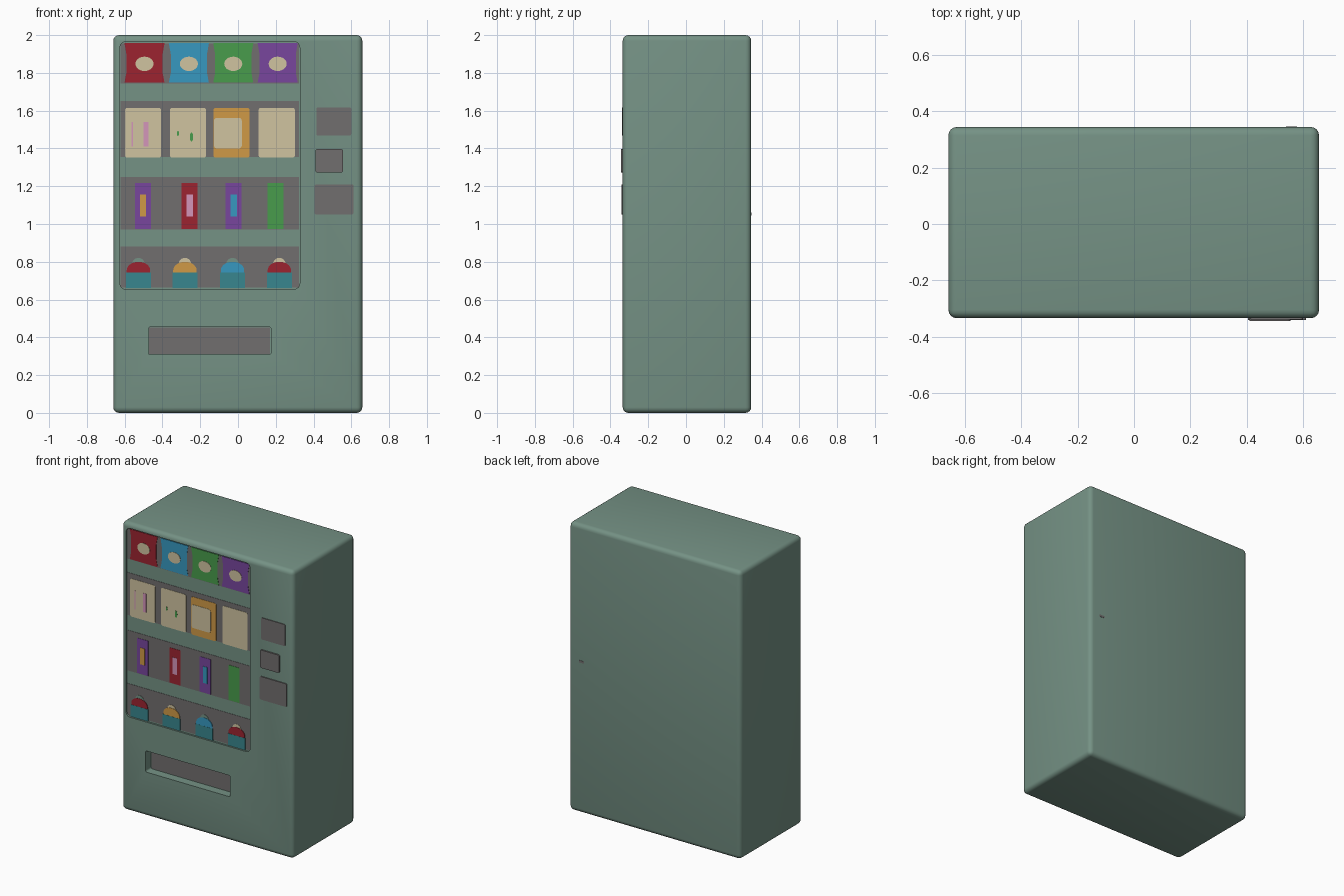
import bpy, bmesh, math

if "Cube" in bpy.data.objects:
    bpy.data.objects.remove(bpy.data.objects["Cube"])

def mat(name, r, g, b):
    m = bpy.data.materials.new(name)
    lin = [((c / 255 + 0.055) / 1.055) ** 2.4 for c in (r, g, b)]
    m.diffuse_color = (*lin, 1)
    m.use_nodes = True
    m.node_tree.nodes["Principled BSDF"].inputs["Base Color"].default_value = m.diffuse_color
    return m

GREEN = mat("cabinet green", 117, 146, 133)
GREY = mat("dark grey", 113, 110, 110)
CREAM = mat("cream", 208, 196, 160)
RED = mat("red", 156, 36, 48)
BLUE = mat("blue", 55, 152, 192)
LEAF = mat("leaf green", 72, 156, 76)
PURPLE = mat("purple", 120, 70, 158)
ORANGE = mat("orange", 208, 154, 70)
TEAL = mat("teal", 56, 134, 142)
PINK = mat("pink", 212, 150, 186)

FRONT, FLOOR = -0.335, -0.323   # cabinet front and recessed window surface

def prism(name, pts, y_back, y_front, m):
    """Extrude an x-z outline from y_back to y_front."""
    bm = bmesh.new()
    a = [bm.verts.new((x, y_front, z)) for x, z in pts]
    b = [bm.verts.new((x, y_back, z)) for x, z in pts]
    bm.faces.new(a)
    bm.faces.new(b[::-1])
    n = len(pts)
    for i in range(n):
        j = (i + 1) % n
        bm.faces.new((a[i], b[i], b[j], a[j]))
    bmesh.ops.recalc_face_normals(bm, faces=bm.faces)
    me = bpy.data.meshes.new(name)
    bm.to_mesh(me)
    bm.free()
    me.materials.append(m)
    ob = bpy.data.objects.new(name, me)
    bpy.context.collection.objects.link(ob)
    return ob

def rounded(x0, x1, z0, z1, r, n=4):
    """Rounded rectangle outline."""
    pts = []
    for k, (cx, cz) in enumerate(((x1 - r, z1 - r), (x0 + r, z1 - r), (x0 + r, z0 + r), (x1 - r, z0 + r))):
        for i in range(n + 1):
            t = math.pi / 2 * (k + i / n)
            pts.append((cx + r * math.cos(t), cz + r * math.sin(t)))
    return pts

def rect(x0, x1, z0, z1):
    return [(x0, z0), (x1, z0), (x1, z1), (x0, z1)]

def ellipse(cx, cz, rx, rz, n=24, span=2):
    return [(cx + rx * math.cos(math.pi * span * i / n), cz + rz * math.sin(math.pi * span * i / n))
            for i in range(n if span == 2 else n + 1)]

def layer(name, pts, m, level):
    """Thin plate on the window surface; higher levels sit further forward."""
    return prism(name, pts, FLOOR + 0.002, FLOOR - 0.002 * level, m)

def apply_mods(ob):
    bpy.context.view_layer.objects.active = ob
    for md in list(ob.modifiers):
        bpy.ops.object.modifier_apply(modifier=md.name)

# Cabinet with rounded edges
cabinet = prism("cabinet", rect(-0.66, 0.658, 0.0, 2.0), 0.345, FRONT, GREEN)
bev = cabinet.modifiers.new("round", 'BEVEL')
bev.width, bev.segments = 0.03, 4
apply_mods(cabinet)

# Cut the display window and the delivery tray
cutters = [prism("window_cutter", rounded(-0.625, 0.327, 0.655, 1.965, 0.03), FLOOR, -0.5, GREEN),
           prism("tray_cutter", rounded(-0.475, 0.175, 0.308, 0.455, 0.012), -0.275, -0.5, GREEN)]
for c in cutters:
    md = cabinet.modifiers.new("cut", 'BOOLEAN')
    md.object, md.operation, md.solver = c, 'DIFFERENCE', 'EXACT'
apply_mods(cabinet)
for c in cutters:
    bpy.data.objects.remove(c)
bpy.ops.object.select_all(action='DESELECT')
cabinet.select_set(True)
bpy.context.view_layer.objects.active = cabinet
bpy.ops.object.shade_smooth_by_angle(angle=math.radians(35))

# Tray back
prism("tray_back", rect(-0.47, 0.17, 0.312, 0.451), -0.27, -0.278, GREY)

# Dark shelf backs
for i, (z0, z1) in enumerate(((1.745, 1.955), (1.355, 1.65), (0.97, 1.25), (0.665, 0.88))):
    layer(f"shelf_back_{i + 1}", rect(-0.622, 0.324, z0, z1), GREY, 1)

# Top row: pinched snack bags with oval labels
for i, (cx, m) in enumerate(((-0.495, RED), (-0.26, BLUE), (-0.025, LEAF), (0.21, PURPLE))):
    w = 0.106
    pts = [(cx - w, 1.748), (cx + w, 1.748), (cx + w - 0.01, 1.80), (cx + w - 0.01, 1.90),
           (cx + w, 1.957), (cx - w, 1.957), (cx - w + 0.01, 1.90), (cx - w + 0.01, 1.80)]
    layer(f"snack_bag_{i + 1}", pts, m, 2)
    layer(f"bag_label_{i + 1}", ellipse(cx, 1.848, 0.048, 0.038), CREAM, 3)

# Second row: boxes and their printed marks
for i, (cx, m) in enumerate(((-0.503, CREAM), (-0.265, CREAM), (-0.034, ORANGE), (0.205, CREAM))):
    layer(f"snack_box_{i + 1}", rounded(cx - 0.096, cx + 0.096, 1.352, 1.615, 0.012), m, 2)
layer("box_panel", rounded(-0.127, 0.02, 1.40, 1.562, 0.015), CREAM, 3)
layer("box_stripe_1", rect(-0.50, -0.474, 1.41, 1.54), PINK, 3)
layer("box_stripe_2", rect(-0.563, -0.557, 1.41, 1.54), PINK, 3)
layer("box_leaf_1", ellipse(-0.246, 1.46, 0.009, 0.025, 10), LEAF, 3)
layer("box_leaf_2", ellipse(-0.318, 1.48, 0.006, 0.014, 10), LEAF, 3)

# Third row: narrow bars with centre labels
for i, (cx, m, lab) in enumerate(((-0.503, PURPLE, ORANGE), (-0.256, RED, PINK),
                                  (-0.023, PURPLE, BLUE), (0.198, LEAF, None))):
    layer(f"bar_{i + 1}", rect(cx - 0.042, cx + 0.042, 0.973, 1.216), m, 2)
    if lab:
        layer(f"bar_label_{i + 1}", rect(cx - 0.017, cx + 0.017, 1.04, 1.155), lab, 3)

# Bottom row: cups with domed tops and small caps
for i, (cx, m, cap) in enumerate(((-0.527, RED, GREEN), (-0.281, ORANGE, CREAM),
                                  (-0.029, BLUE, GREEN), (0.219, RED, CREAM))):
    layer(f"cup_cap_{i + 1}", ellipse(cx, 0.785, 0.034, 0.036, 12, 1), cap, 2)
    layer(f"cup_dome_{i + 1}", [(cx + 0.062, 0.735)] + ellipse(cx, 0.755, 0.062, 0.045, 14, 1)
          + [(cx - 0.062, 0.735)], m, 3)
    layer(f"cup_{i + 1}", rect(cx - 0.066, cx + 0.066, 0.66, 0.742), TEAL, 3.5)

# Payment panels: display, coin slot, keypad
for name, x0, x1, z0, z1, d in (("display", 0.415, 0.60, 1.468, 1.618, 0.005),
                                ("coin_panel", 0.41, 0.556, 1.272, 1.396, 0.010),
                                ("keypad", 0.405, 0.612, 1.05, 1.21, 0.007)):
    prism(name, rounded(x0, x1, z0, z1, 0.01), FRONT + 0.01, FRONT - d, GREY)

# Small latch mark on the back
prism("back_latch", rect(0.54, 0.58, 1.045, 1.06), 0.347, 0.34, GREY)
